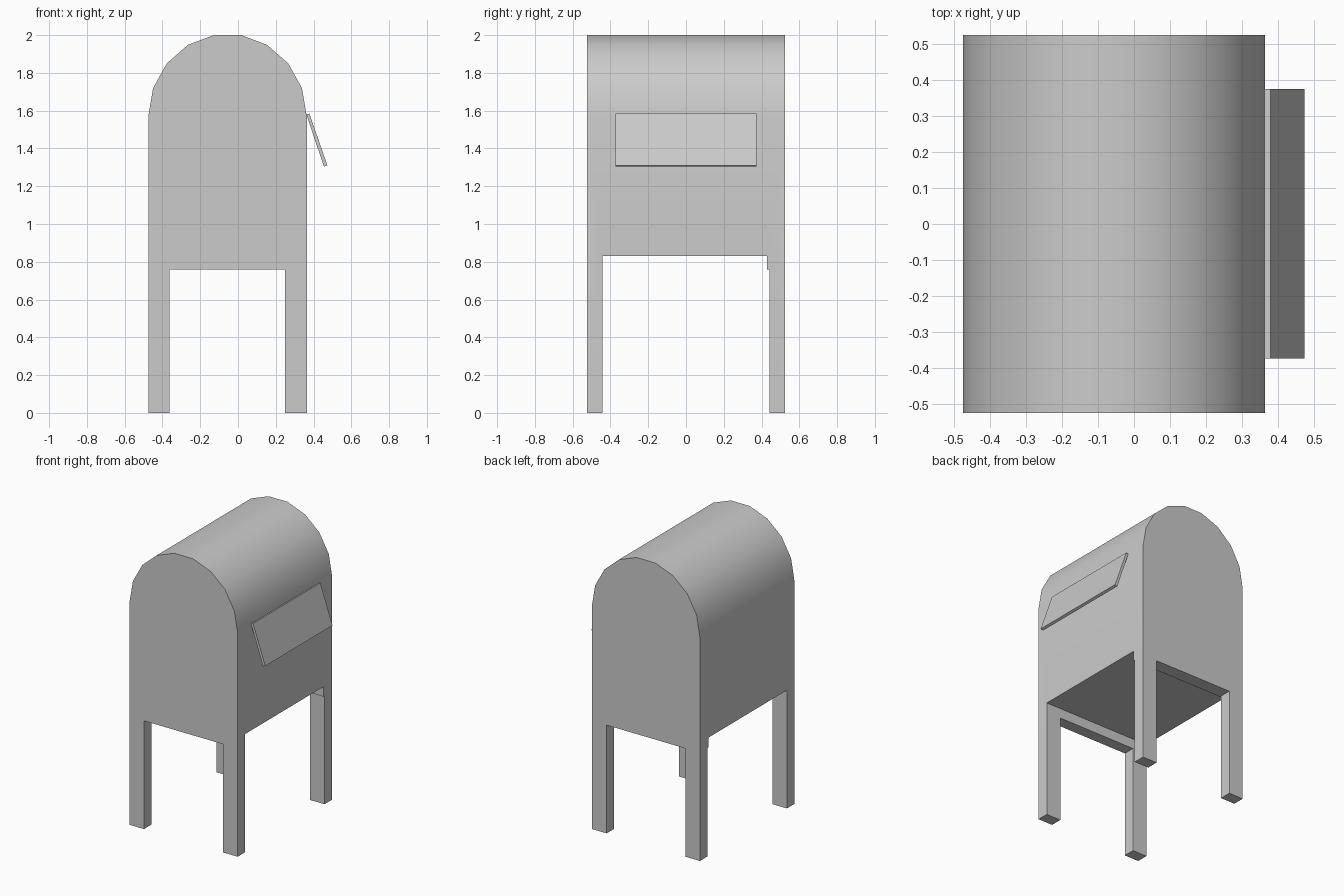
import bpy, bmesh, math

if "Cube" in bpy.data.objects:
    bpy.data.objects.remove(bpy.data.objects["Cube"])

HALF_Y = 0.524          # half depth of the box
X0, X1 = -0.475, 0.364  # side walls
CX, RX = (X0 + X1) / 2, (X1 - X0) / 2
SPRING, RZ = 1.57, 0.437


def extrude_profile(name, profile, y0, y1):
    """Extrude a closed XZ outline along y into a solid."""
    bm = bmesh.new()
    face = bm.faces.new([bm.verts.new((x, y0, z)) for x, z in profile])
    ext = bmesh.ops.extrude_face_region(bm, geom=[face])["geom"]
    bmesh.ops.translate(bm, vec=(0, y1 - y0, 0),
                        verts=[v for v in ext if isinstance(v, bmesh.types.BMVert)])
    bmesh.ops.recalc_face_normals(bm, faces=bm.faces)
    mesh = bpy.data.meshes.new(name)
    bm.to_mesh(mesh)
    bm.free()
    obj = bpy.data.objects.new(name, mesh)
    bpy.context.collection.objects.link(obj)
    return obj


def activate(obj):
    bpy.ops.object.select_all(action='DESELECT')
    obj.select_set(True)
    bpy.context.view_layer.objects.active = obj


def cut_box(target, x, y, z):
    """Remove a box-shaped volume from the target."""
    outline = [(x[0], z[0]), (x[1], z[0]), (x[1], z[1]), (x[0], z[1])]
    cutter = extrude_profile("cutter", outline, *y)
    cutter.hide_render = True
    activate(target)
    mod = target.modifiers.new("cut", 'BOOLEAN')
    mod.operation, mod.solver, mod.object = 'DIFFERENCE', 'EXACT', cutter
    bpy.ops.object.modifier_apply(modifier=mod.name)
    bpy.data.objects.remove(cutter)


# Arched box: nine-sided rounded top, walls running down to the feet
arch = [(CX + RX * math.cos(math.radians(a)), SPRING + RZ * math.sin(math.radians(a)))
        for a in range(0, 181, 20)]
top = max(z for _, z in arch)
arch = [(x, z + 2.0 - top) for x, z in arch]
body = extrude_profile("mailbox_body_and_legs",
                       [(X0, 0)] + [(X1, 0)] + arch, -HALF_Y, HALF_Y)

# Openings that leave four legs and two shallow end rails under the floor
cut_box(body, (-1, 1), (-0.442, 0.43), (-0.1, 0.83))
cut_box(body, (-1, 1), (0.35, 0.441), (-0.1, 0.76))
cut_box(body, (-0.363, 0.25), (-1, 1), (-0.1, 0.76))
activate(body)
bpy.ops.object.shade_smooth_by_angle(angle=math.radians(30))

# Tilted letter flap hinged on the right wall
extrude_profile("letter_flap",
                [(0.362, 1.579), (0.378, 1.584), (0.473, 1.311), (0.455, 1.304)],
                -0.373, 0.374)
